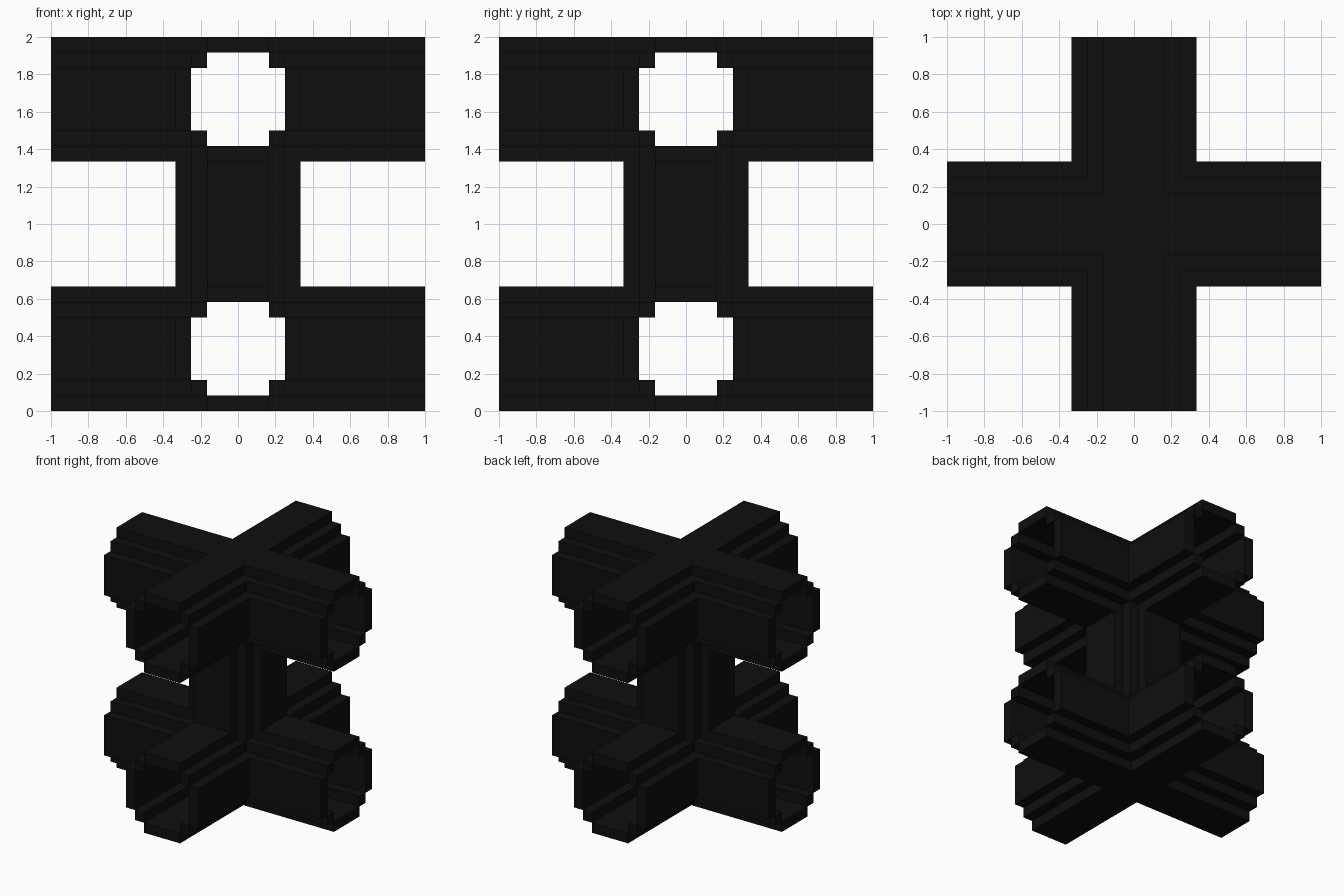
import bpy
import bmesh
from mathutils import Vector

cube = bpy.data.objects.get("Cube")
if cube:
    bpy.data.objects.remove(cube, do_unlink=True)

U = 1 / 12  # one step of the stepped pipe profile

black = bpy.data.materials.new("matte black")
black.use_nodes = True
black.diffuse_color = (0.0045, 0.0045, 0.0045, 1)
bsdf = black.node_tree.nodes["Principled BSDF"]
bsdf.inputs["Base Color"].default_value = black.diffuse_color
bsdf.inputs["Roughness"].default_value = 0.9


def add_box(bm, lo, hi):
    """Box between two corners, in profile steps."""
    lo, hi = Vector(lo), Vector(hi)
    verts = bmesh.ops.create_cube(bm, size=1)["verts"]
    for v in verts:
        v.co = Vector([((lo[i] + hi[i]) / 2 + v.co[i] * (hi[i] - lo[i])) * U
                       for i in range(3)])


def add_bar(bm, axis, along, across, up, centre_z):
    """Bar along an axis (0, 1 or 2); across and up are its other two spans."""
    spans = [across, up]
    spans.insert(axis, along)
    lo = [min(s) for s in spans]
    hi = [max(s) for s in spans]
    lo[2] += centre_z
    hi[2] += centre_z
    add_box(bm, lo, hi)


def add_corner_bars(bm, axis, along, centre_z):
    """Four square bars that step round the corners of a pipe."""
    for a in (-1, 1):
        for b in (-1, 1):
            add_bar(bm, axis, along, (2 * a, 3 * a), (2 * b, 3 * b), centre_z)


def finish(bm, name):
    mesh = bpy.data.meshes.new(name)
    bmesh.ops.recalc_face_normals(bm, faces=bm.faces[:])
    bm.to_mesh(mesh)
    bm.free()
    mesh.materials.append(black)
    obj = bpy.data.objects.new(name, mesh)
    bpy.context.collection.objects.link(obj)


def pipe_cross(name, centre_z, closed):
    """Four open pipe arms; closed is the side (+1 top, -1 bottom) that is capped."""
    bm = bmesh.new()
    cap = (3 * closed, 4 * closed)
    inner = (-3 * closed, -4 * closed)
    for axis in (0, 1):
        for s in (-1, 1):
            # side walls: the x arms own the shared junction corners
            for side in (-1, 1):
                add_bar(bm, axis, ((3 + axis) * s, 12 * s),
                        (3 * side, 4 * side), (-2, 2), centre_z)
            # wall facing the column, open where the column meets it
            add_bar(bm, axis, (3 * s, 12 * s), (-2, 2), inner, centre_z)
            add_corner_bars(bm, axis, ((2 + axis) * s, 12 * s), centre_z)
    # capped wall: one long plate and two crossing ones
    add_bar(bm, 0, (-12, 12), (-2, 2), cap, centre_z)
    for s in (-1, 1):
        add_bar(bm, 1, (2 * s, 12 * s), (-2, 2), cap, centre_z)
    finish(bm, name)


pipe_cross("lower_pipe_cross", 4, -1)
pipe_cross("upper_pipe_cross", 20, 1)

# Hollow column joining the two crosses
bm = bmesh.new()
for s in (-1, 1):
    add_bar(bm, 2, (-4, 4), (3 * s, 4 * s), (-2, 2), 12)
    add_bar(bm, 2, (-4, 4), (-2, 2), (3 * s, 4 * s), 12)
add_corner_bars(bm, 2, (-5, 5), 12)
finish(bm, "column_pipe")
